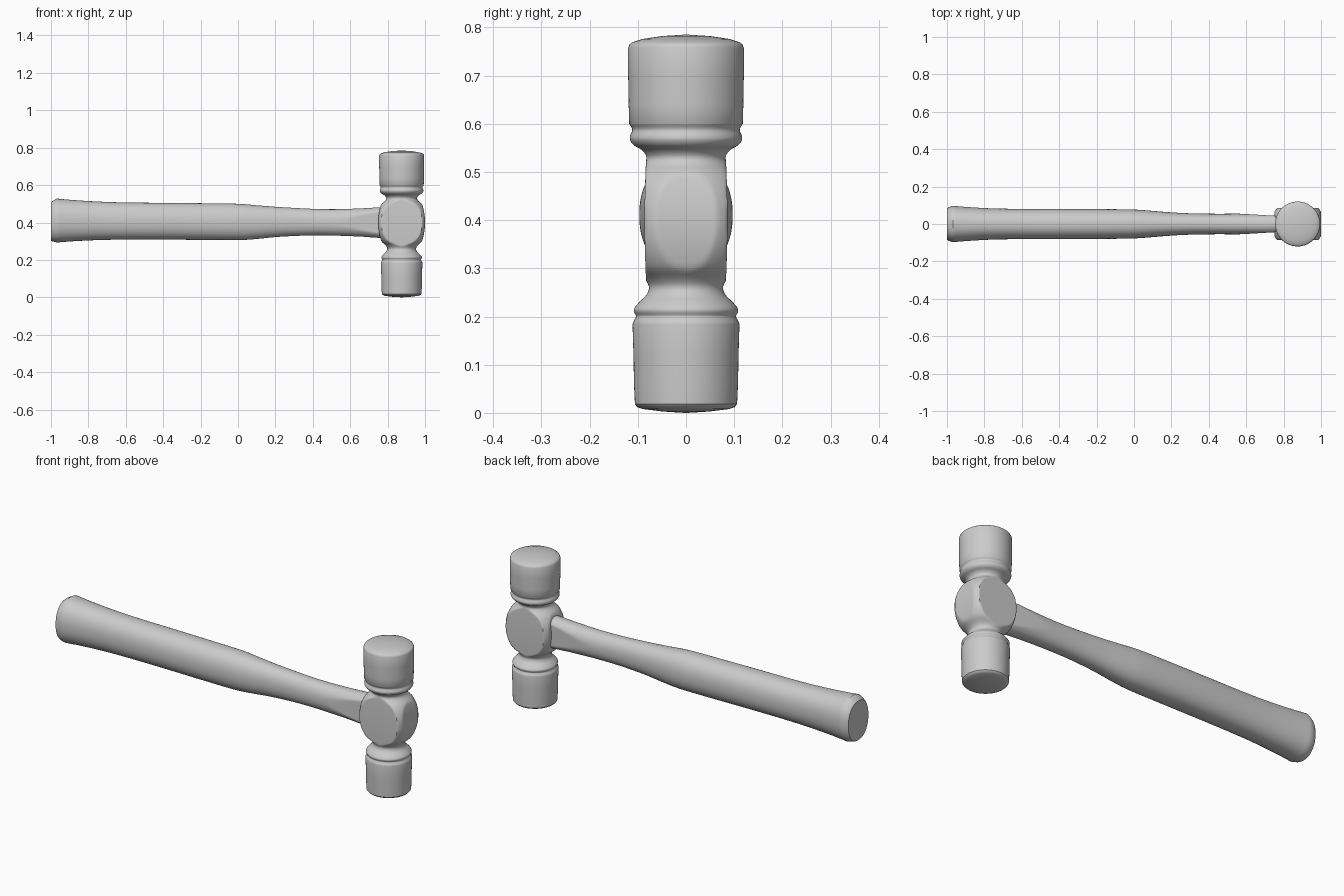
import bpy, bmesh
from math import sin, cos, pi, copysign

HEAD_X, EYE_Z = 0.875, 0.40


def smooth(rows, steps):
    """Catmull-Rom through rows of numbers."""
    out = []
    for i in range(len(rows) - 1):
        a, b = rows[max(i - 1, 0)], rows[i]
        c, d = rows[i + 1], rows[min(i + 2, len(rows) - 1)]
        for s in range(steps):
            t = s / steps
            out.append([0.5 * (2*q + (r - p)*t + (2*p - 5*q + 4*r - s4)*t*t
                               + (3*q - p - 3*r + s4)*t**3)
                        for p, q, r, s4 in zip(a, b, c, d)])
    out.append(list(rows[-1]))
    return out


def loft(name, rings, angle):
    """Skin a stack of closed rings and cap both ends."""
    bm = bmesh.new()
    loops = [[bm.verts.new(p) for p in ring] for ring in rings]
    n = len(loops[0])
    for a, b in zip(loops, loops[1:]):
        for i in range(n):
            j = (i + 1) % n
            bm.faces.new((a[i], a[j], b[j], b[i]))
    bm.faces.new(loops[0][::-1])
    bm.faces.new(loops[-1])
    bmesh.ops.recalc_face_normals(bm, faces=bm.faces)
    mesh = bpy.data.meshes.new(name)
    bm.to_mesh(mesh)
    bm.free()
    ob = bpy.data.objects.new(name, mesh)
    bpy.context.collection.objects.link(ob)
    bpy.ops.object.select_all(action='DESELECT')
    ob.select_set(True)
    bpy.context.view_layer.objects.active = ob
    bpy.ops.object.shade_smooth_by_angle(angle=angle)
    return ob


def clamp(v, limit):
    return max(-limit, min(limit, v))


# Head: turned profile (radius, z), with cheeks and ends of the eye flattened
lower_face = [(0.003, 0), (0.05, 0.003), (0.09, 0.008), (0.101, 0.012),
              (0.106, 0.018), (0.108, 0.06), (0.109, 0.12), (0.111, 0.183)]
waist = [(0.110, 0.188), (0.105, 0.197), (0.104, 0.202), (0.108, 0.210),
         (0.107, 0.218), (0.095, 0.232), (0.082, 0.245), (0.077, 0.262),
         (0.088, 0.280), (0.112, 0.302), (0.129, 0.335), (0.138, 0.370),
         (0.140, 0.40), (0.138, 0.432), (0.129, 0.465), (0.112, 0.495),
         (0.090, 0.515), (0.082, 0.53), (0.091, 0.545), (0.108, 0.555),
         (0.116, 0.566), (0.116, 0.575), (0.112, 0.585), (0.113, 0.592),
         (0.118, 0.600)]
upper_face = [(0.119, 0.64), (0.120, 0.70), (0.120, 0.758), (0.117, 0.765),
              (0.112, 0.769), (0.09, 0.776), (0.05, 0.782), (0.003, 0.785)]

SEG = 128
rings = []
for r, z in lower_face + smooth(waist, 3) + upper_face:
    ring = []
    for i in range(SEG):
        a = 2 * pi * i / SEG
        x, y = r * cos(a), r * sin(a)
        if 0.25 < z < 0.53:
            dz = z - EYE_Z
            x = clamp(x, 0.125 - 1.6 * dz * dz)
            y = clamp(y, 0.086 - 0.2 * dz * dz)
        ring.append((HEAD_X + x, y, z))
    rings.append(ring)
loft("hammer_head", rings, 0.6)

# Handle: stations of x, bottom z, top z, half width
butt = [(-1.0, 0.303, 0.508, 0.083), (-0.993, 0.299, 0.514, 0.089)]
grip = [(-0.968, 0.293, 0.528, 0.097), (-0.88, 0.300, 0.520, 0.090),
        (-0.75, 0.306, 0.512, 0.083), (-0.6, 0.309, 0.507, 0.081),
        (-0.4, 0.309, 0.505, 0.081), (-0.2, 0.307, 0.503, 0.080),
        (0.0, 0.306, 0.500, 0.077), (0.1, 0.312, 0.492, 0.070),
        (0.2, 0.322, 0.484, 0.062), (0.3, 0.328, 0.478, 0.057),
        (0.4, 0.331, 0.473, 0.055), (0.52, 0.330, 0.471, 0.055),
        (0.65, 0.325, 0.475, 0.057), (0.72, 0.320, 0.479, 0.058),
        (0.80, 0.315, 0.483, 0.058)]
rings = []
for x, lo, hi, w in butt + smooth(grip, 4):
    # Flat cheeks shaved on both sides towards the head
    flat = 0.058 - 0.06 * max(0, x - 0.52) if x > 0.52 else 1
    ring = []
    for i in range(64):
        a = 2 * pi * i / 64
        cy, cz = [copysign(abs(v) ** 0.9, v) for v in (cos(a), sin(a))]
        ring.append((x, clamp(w * cy, flat), (lo + hi) / 2 + (hi - lo) / 2 * cz))
    rings.append(ring)
loft("handle", rings, 0.6)
